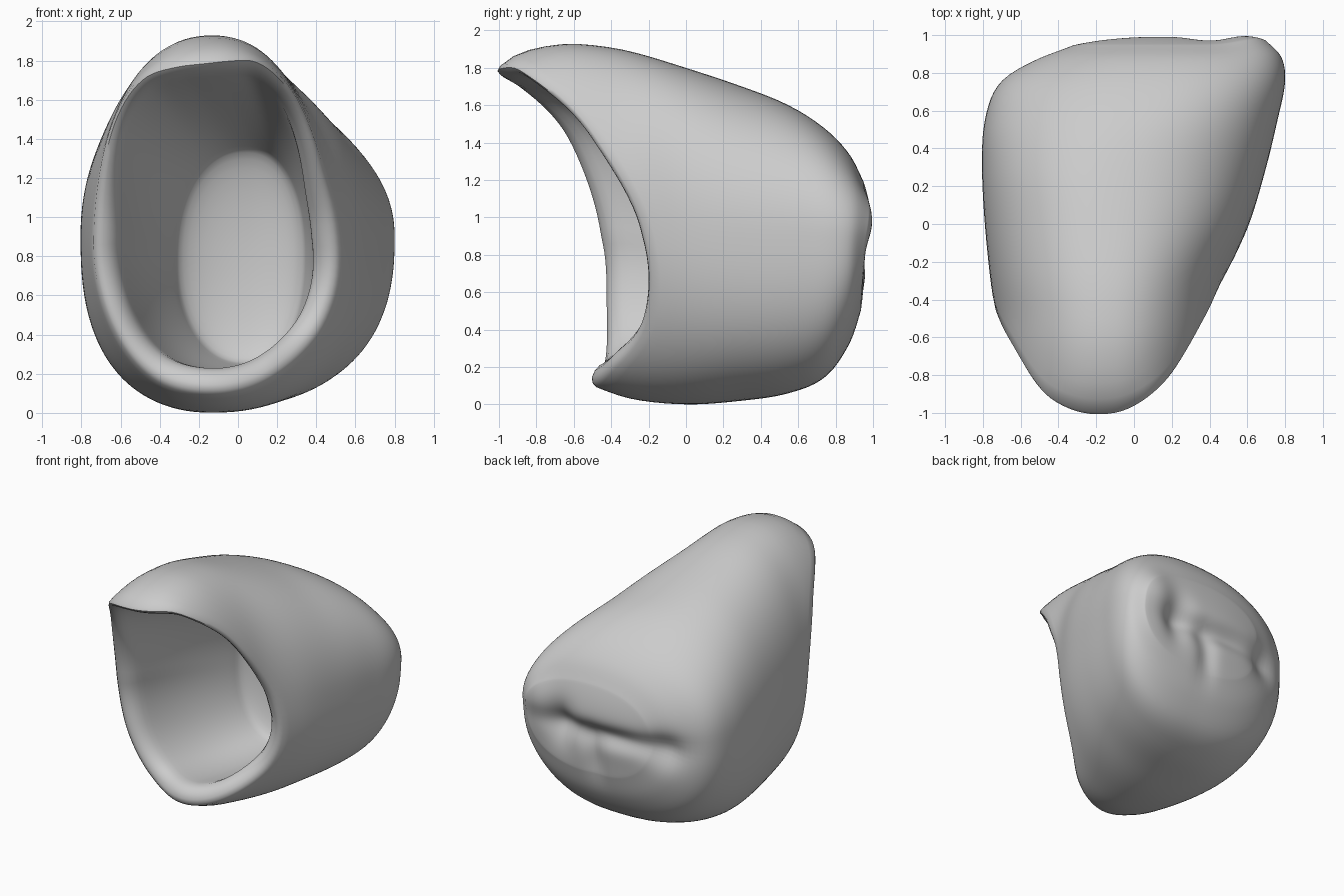
import bpy, bmesh, math
from mathutils import Vector

cube = bpy.data.objects.get("Cube")
if cube:
    bpy.data.objects.remove(cube, do_unlink=True)

SEGMENTS = 120

# Outer body sections: y, low x, high x, low z, high z
SECTIONS = [
    (-1.0, -.70, .38, .17, 1.81), (-.9, -.72, .40, .16, 1.88),
    (-.65, -.73, .43, .13, 1.93), (-.48, -.735, .45, .09, 1.92),
    (-.3, -.76, .48, .03, 1.89), (0, -.79, .61, 0, 1.80),
    (.3, -.805, .70, .02, 1.70), (.55, -.79, .76, .06, 1.60),
    (.75, -.71, .80, .15, 1.47), (.88, -.52, .78, .33, 1.33),
    (.95, -.34, .70, .50, 1.19)]

# Depth of the wavy rim, every thirty degrees from +x towards the top
RIM = [-.22, -.50, -.85, -1.01, -.93, -.63, -.44, -.41, -.42, -.49, -.40, -.21]

# Dents and cusps on the biting end: x, z, radius x, radius z, height
RELIEF = [
    (0, .83, .46, .08, -.06), (.4, .82, .11, .16, -.07),
    (.17, .76, .10, .10, -.03), (-.45, .80, .13, .13, -.06),
    (.12, .6, .07, .16, -.03), (.62, 1.0, .15, .18, .035),
    (.1, .64, .5, .2, -.025)]


def slope(i, c):
    a, b = SECTIONS[max(i - 1, 0)], SECTIONS[min(i + 1, len(SECTIONS) - 1)]
    return (b[c] - a[c]) / (b[0] - a[0])


def ease(value, low, high):
    t = min(max((value - low) / (high - low), 0), 1)
    return t * t * (3 - 2 * t)


def section(y):
    """Smoothly interpolated limits of the outer body at depth y."""
    i = 0
    while i < len(SECTIONS) - 2 and y > SECTIONS[i + 1][0]:
        i += 1
    a, b = SECTIONS[i], SECTIONS[i + 1]
    h = b[0] - a[0]
    t = (y - a[0]) / h
    w = ease(t, 0, 1)
    return [a[c] * (1 - w) + b[c] * w
            + h * t * (1 - t) * ((1 - t) * slope(i, c) - t * slope(i + 1, c))
            for c in range(1, 5)]


def oval(angle, limits, cx, cz, power_below=.91):
    """Point on an egg made of four quarter ovals, with a fuller or slimmer lower half."""
    x0, x1, z0, z1 = limits
    c, s = math.cos(angle), math.sin(angle)
    power = power_below if s < 0 else .91
    c = math.copysign(abs(c) ** power, c)
    s = math.copysign(abs(s) ** power, s)
    return cx + c * (x1 - cx if c > 0 else cx - x0), cz + s * (z1 - cz if s > 0 else cz - z0)


def outer_point(angle, y):
    x, z = oval(angle, section(y), -.13 + .28 * ease(y, .2, .95), .9,
                .98 - .19 * ease(y, -.45, .4))
    return Vector((x, y, z))


def rim_depth(angle):
    f = angle / math.tau * 12
    i, t = int(f), f - int(f)
    p = [RIM[(i + k) % 12] for k in (-1, 0, 1, 2)]
    return p[1] + .5 * t * (p[2] - p[0] + t * (2 * p[0] - 5 * p[1] + 4 * p[2] - p[3]
                            + t * (3 * (p[1] - p[2]) + p[3] - p[0])))


def relief(p):
    fade = min(max((p.y - .6) / .3, 0), 1)
    for x, z, rx, rz, height in RELIEF:
        p.y += fade * height * math.exp(-((p.x - x) / rx) ** 2 - ((p.z - z) / rz) ** 2)
    return p


def strand(angle):
    """One line from the back pole over the rim to the cavity floor."""
    points = []
    # Biting end
    edge = outer_point(angle, .95)
    for i in range(1, 18):
        k = i / 18
        points.append(relief(Vector((.15 + (edge.x - .15) * k, .95 + .05 * (1 - k * k),
                                     .88 + (edge.z - .88) * k))))
    # Outer wall
    start = rim_depth(angle)
    for i in range(37):
        v = math.cos(i / 36 * math.pi / 2)
        points.append(relief(outer_point(angle, start + (.95 - start) * v)))
    # Thick rounded lip, thinner and swept back towards the top
    rim = points[-1].copy()
    inward = Vector((-.13 - rim.x, 0, .9 - rim.z)).normalized()
    lean = max(math.sin(angle), 0)
    for inset, depth in ((.02, -.012), (.05, -.018), (.09, 0), (.12, .025), (.14, .07)):
        points.append(rim + inward * inset * (1 - .4 * lean)
                      + Vector((0, depth + .7 * inset * lean, 0)))
    # Tapered, slightly bulging cavity wall
    lip = points[-1].copy()
    fx, fz = oval(angle, (-.32, .345, .25, 1.36), .04, .8)
    floor = Vector((fx, .42, fz))
    for i in range(1, 17):
        t = i / 16
        points.append(lip.lerp(floor, t) - inward * .03 * math.sin(math.pi * t))
    # Cavity floor
    for i in range(1, 10):
        k = math.cos(i / 10 * math.pi / 2)
        points.append(Vector((.04 + (fx - .04) * k, .42 + .13 * (1 - k * k) ** .5,
                              .8 + (fz - .8) * k)))
    return points


# Shell mesh
bm = bmesh.new()
strands = [[bm.verts.new(p) for p in strand(i / SEGMENTS * math.tau)] for i in range(SEGMENTS)]
back_pole = bm.verts.new(relief(Vector((.15, 1.0, .88))))
floor_pole = bm.verts.new((.04, .55, .8))
for i, a in enumerate(strands):
    b = strands[(i + 1) % SEGMENTS]
    bm.faces.new((back_pole, a[0], b[0]))
    bm.faces.new((floor_pole, b[-1], a[-1]))
    for j in range(len(a) - 1):
        bm.faces.new((a[j], a[j + 1], b[j + 1], b[j]))

# Soften the relief and the rim
for _ in range(2):
    bmesh.ops.smooth_vert(bm, verts=bm.verts, factor=.4,
                          use_axis_x=True, use_axis_y=True, use_axis_z=True)
bmesh.ops.recalc_face_normals(bm, faces=bm.faces)

mesh = bpy.data.meshes.new("crown_shell")
bm.to_mesh(mesh)
bm.free()
shell = bpy.data.objects.new("crown_shell", mesh)
bpy.context.collection.objects.link(shell)

# Plain grey material
grey = bpy.data.materials.new("plain_grey")
grey.use_nodes = True
colour = (.6, .6, .6, 1)
grey.diffuse_color = colour
for node in grey.node_tree.nodes:
    if node.type == 'BSDF_PRINCIPLED':
        node.inputs["Base Color"].default_value = colour
mesh.materials.append(grey)

bpy.ops.object.select_all(action='DESELECT')
shell.select_set(True)
bpy.context.view_layer.objects.active = shell
bpy.ops.object.shade_smooth_by_angle(angle=math.radians(50))
